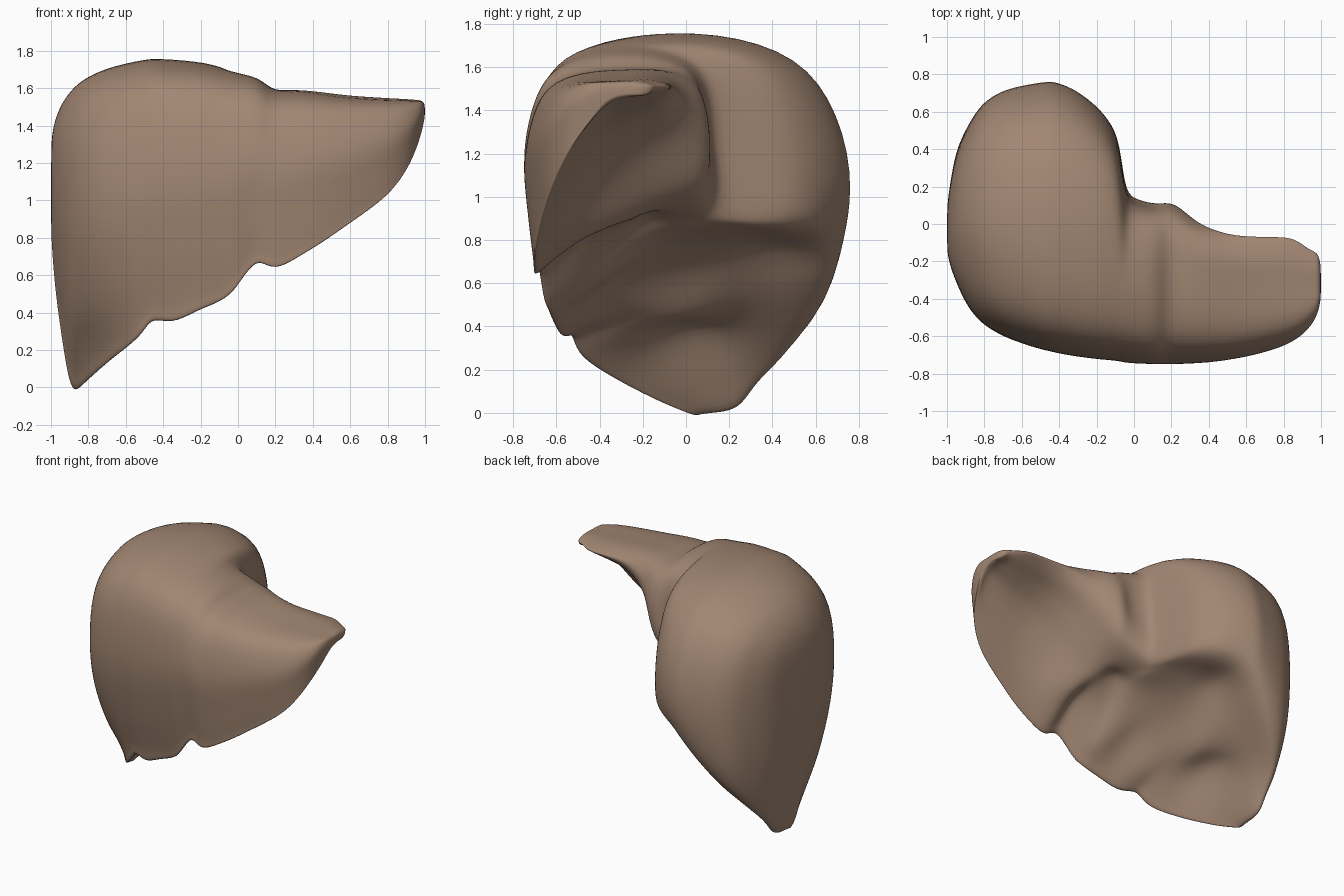
import bpy, bmesh, math
from mathutils import Vector

if "Cube" in bpy.data.objects:
    bpy.data.objects.remove(bpy.data.objects["Cube"])

# Stations across the organ: x, front y, top z, then (y, z) of lower edge, back, back corner, underside
RIGHT_LOBE = [
    (-1.00, -.14, 1.30, -.03, .84, .08, 1.05, .05, .88, .01, .85),
    (-.985, -.21, 1.40, -.02, .62, .20, 1.03, .14, .72, .07, .63),
    (-.95, -.31, 1.50, .01, .32, .38, .98, .28, .46, .13, .35),
    (-.88, -.45, 1.60, .06, -.02, .54, .92, .39, .22, .24, .01),
    (-.80, -.54, 1.66, -.10, .04, .65, .90, .50, .32, .18, .14),
    (-.68, -.61, 1.71, -.31, .14, .72, .90, .59, .46, .10, .32),
    (-.53, -.66, 1.745, -.49, .27, .75, .92, .66, .64, .03, .48),
    (-.45, -.68, 1.755, -.53, .36, .757, .95, .68, .74, .0, .55),
    (-.35, -.70, 1.75, -.57, .352, .73, 1.0, .66, .82, -.04, .66),
    (-.20, -.72, 1.735, -.61, .415, .63, 1.08, .59, .87, -.10, .77),
]
LEFT_LOBE = [
    (-.09, -.73, 1.71, -.63, .465, .46, 1.18, .44, .90, -.15, .83),
    (-.03, -.74, 1.69, -.65, .51, .14, 1.25, .12, .93, -.20, .86),
    (.10, -.745, 1.655, -.68, .665, .095, 1.30, .08, 1.01, -.24, .88),
    (.20, -.745, 1.60, -.70, .64, .11, 1.33, .07, 1.09, -.28, .93),
    (.37, -.738, 1.583, -.70, .725, -.01, 1.46, -.03, 1.36, -.34, 1.14),
    (.58, -.71, 1.555, -.675, .865, -.065, 1.51, -.09, 1.46, -.37, 1.29),
    (.82, -.64, 1.54, -.62, 1.05, -.07, 1.51, -.11, 1.48, -.37, 1.38),
    (.93, -.56, 1.535, -.54, 1.22, -.13, 1.51, -.15, 1.49, -.36, 1.43),
    (.98, -.48, 1.53, -.44, 1.36, -.16, 1.51, -.17, 1.48, -.33, 1.45),
    (1.0, -.40, 1.51, -.37, 1.45, -.22, 1.50, -.22, 1.48, -.32, 1.46),
]

# Hollows, swellings and grooves: centre, radii, upward push
SCULPT = [
    ((-.68, .00, .28), (.16, .24, .14), .10),     # colic hollow
    ((-.50, .02, .50), (.10, .20, .10), -.05),    # lip above it
    ((-.40, .40, .70), (.22, .20, .12), .06),     # renal hollow
    ((-.28, -.34, .56), (.09, .20, .14), .06),    # gallbladder groove
    ((-.08, -.40, .62), (.10, .16, .10), -.04),   # quadrate swelling
    ((.03, -.18, .84), (.08, .10, .12), .06),     # hilum
    ((.12, -.45, .76), (.05, .20, .10), .07),     # ligament fissure
    ((.25, -.42, .90), (.10, .18, .06), -.05),    # bowl lip
    ((.21, -.30, 1.62), (.05, .35, .10), -.01),   # falciform crease
]


def section(row):
    """Closed ring of control points for one station."""
    x, fy, tz, *v = row
    e, b, c, u = [Vector((x, v[i], v[i + 1])) for i in range(0, 8, 2)]
    t = Vector((x, max(-.33, -.23 - .2 * x), tz))
    f = Vector((x, fy, e.z + .6 * (tz - e.z)))
    k, kb = .77, .79
    low = Vector((x, e.y + (f.y - e.y) * .62, e.z + (f.z - e.z) * .42))
    shoulder = Vector((x, t.y + (f.y - t.y) * k, f.z + (t.z - f.z) * k))
    back = Vector((x, t.y + (b.y - t.y) * kb, b.z + (t.z - b.z) * kb))
    return [e, e.lerp(low, .2), low, f, shoulder, t, back, b, c, c.lerp(u, .5), u, e.lerp(u, .15)]


def slope(a, b):
    """Overshoot-free tangent from two neighbouring differences."""
    return 2 * a * b / (a + b) if a * b > 0 else 0.0


def hermite(p, q, m, n, s):
    return (p * (2*s**3 - 3*s*s + 1) + m * (s**3 - 2*s*s + s)
            + q * (3*s*s - 2*s**3) + n * (s**3 - s*s))


def refine_ring(p, steps):
    """Smooth closed curve with tangents scaled by chord length."""
    n, out = len(p), []
    d = [max((p[(i + 1) % n] - p[i]).length, 1e-5) for i in range(n)]
    tan = []
    for i in range(n):
        a, b = (p[i] - p[i - 1]) / d[i - 1], (p[(i + 1) % n] - p[i]) / d[i]
        tan.append((a * d[i] + b * d[i - 1]) / (d[i] + d[i - 1]))
    for i in range(n):
        j = (i + 1) % n
        out += [hermite(p[i], p[j], tan[i] * d[i], tan[j] * d[i], s / steps) for s in range(steps)]
    return out


def refine_rows(rows, steps):
    """Interpolate the stations along the organ."""
    cols = list(zip(*rows))
    n, out = len(rows), []
    tans = []
    for c in cols:
        d = [c[i + 1] - c[i] for i in range(n - 1)]
        tans.append([d[0]] + [slope(d[i - 1], d[i]) for i in range(1, n - 1)] + [d[-1]])
    for i in range(n - 1):
        for s in range(steps):
            out.append([hermite(c[i], c[i + 1], t[i], t[i + 1], s / steps) for c, t in zip(cols, tans)])
    return out + [list(rows[-1])]


# Loft the body
bm = bmesh.new()
rings = [[bm.verts.new(p) for p in refine_ring(section(r), 8)]
         for r in refine_rows(RIGHT_LOBE + LEFT_LOBE, 6)]
for a, b in zip(rings, rings[1:]):
    for i in range(len(a)):
        j = (i + 1) % len(a)
        bm.faces.new((a[i], a[j], b[j], b[i]))
for ring in (rings[0], rings[-1]):
    mid = bm.verts.new(sum((v.co for v in ring), Vector()) / len(ring))
    for i, v in enumerate(ring):
        bm.faces.new((v, ring[(i + 1) % len(ring)], mid))

# Sculpt the underside
for v in bm.verts:
    v.co.z += sum(push * math.exp(-sum(((v.co[i] - c[i]) / r[i]) ** 2 for i in range(3)))
                  for c, r, push in SCULPT)
for _ in range(6):
    bmesh.ops.smooth_vert(bm, verts=bm.verts, factor=.5, use_axis_x=True, use_axis_y=True, use_axis_z=True)
bmesh.ops.recalc_face_normals(bm, faces=bm.faces)

mesh = bpy.data.meshes.new("liver")
bm.to_mesh(mesh)
bm.free()
mesh.shade_smooth()
liver = bpy.data.objects.new("liver", mesh)
bpy.context.collection.objects.link(liver)
mat = bpy.data.materials.new("liver_brown")
mat.diffuse_color = (.36, .24, .17, 1)
mat.use_nodes = True
mat.node_tree.nodes["Principled BSDF"].inputs["Base Color"].default_value = mat.diffuse_color
mesh.materials.append(mat)
